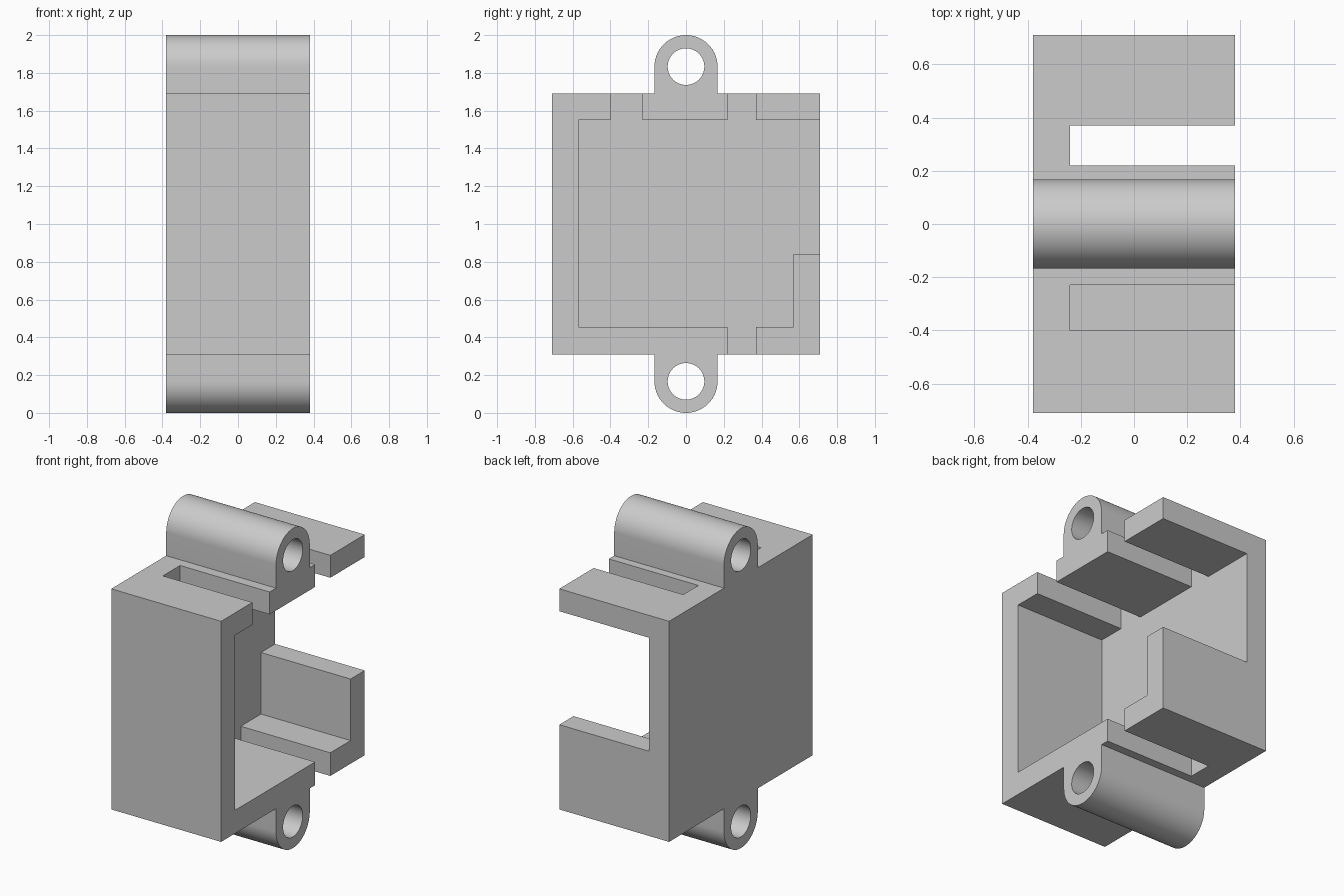
import bpy
import bmesh
from math import cos, sin, pi, radians

if "Cube" in bpy.data.objects:
    bpy.data.objects.remove(bpy.data.objects["Cube"])

HALF_X = 0.38                # half depth of the bracket
HALF_Y = 0.71                # half width of the box
BOTTOM, TOP = 0.31, 1.69     # box heights
FLOOR_X = -0.24              # inner face of the closed side
LUG_R, BORE_R = 0.167, 0.097
LUG_Z = (LUG_R, 2 - LUG_R)

grey = bpy.data.materials.new("light grey")
grey.use_nodes = True
colour = (0.6, 0.6, 0.6, 1)
grey.diffuse_color = colour
grey.node_tree.nodes["Principled BSDF"].inputs["Base Color"].default_value = colour


def arc(z, radius, start, sweep, steps):
    """Points (y, z) along an arc centred on y = 0."""
    return [(radius * cos(start + sweep * i / steps),
             z + radius * sin(start + sweep * i / steps)) for i in range(steps + 1)]


def prism(name, profile, x0, x1):
    """Extrude a counter-clockwise (y, z) profile along x."""
    bm = bmesh.new()
    face = bm.faces.new([bm.verts.new((x0, y, z)) for y, z in profile])
    new = bmesh.ops.extrude_face_region(bm, geom=[face])["geom"]
    verts = [v for v in new if isinstance(v, bmesh.types.BMVert)]
    bmesh.ops.translate(bm, verts=verts, vec=(x1 - x0, 0, 0))
    bmesh.ops.recalc_face_normals(bm, faces=bm.faces)
    mesh = bpy.data.meshes.new(name)
    bm.to_mesh(mesh)
    bm.free()
    mesh.materials.append(grey)
    obj = bpy.data.objects.new(name, mesh)
    bpy.context.collection.objects.link(obj)
    return obj


# Block silhouette with a rounded lug above and below
outline = [(-HALF_Y, BOTTOM), (-LUG_R, BOTTOM)]
outline += arc(LUG_Z[0], LUG_R, pi, pi, 40)
outline += [(LUG_R, BOTTOM), (HALF_Y, BOTTOM), (HALF_Y, TOP), (LUG_R, TOP)]
outline += arc(LUG_Z[1], LUG_R, 0, pi, 40)
outline += [(-LUG_R, TOP), (-HALF_Y, TOP)]
housing = prism("bracket_housing", outline, -HALF_X, HALF_X)

# Cavity with wall slots and the back window, open towards +x
LOW, HIGH = 0.455, 1.55
opening = [(-0.57, LOW),
           (0.22, LOW), (0.22, 0.2), (0.37, 0.2), (0.37, LOW),    # lower slot
           (0.57, LOW), (0.57, 0.84), (0.8, 0.84), (0.8, HIGH),   # back window
           (0.37, HIGH), (0.37, 1.8), (0.22, 1.8), (0.22, HIGH),  # upper back slot
           (-0.23, HIGH), (-0.23, 1.8), (-0.40, 1.8), (-0.40, HIGH),
           (-0.57, HIGH)]
cutters = [prism("cavity_cutter", opening, FLOOR_X, 0.6)]

# Bores through both lugs
for name, z in zip(("lower", "upper"), LUG_Z):
    cutters.append(prism(name + "_bore_cutter", arc(z, BORE_R, 0, 2 * pi, 64)[:-1], -0.6, 0.6))

for cutter in cutters:
    cutter.hide_render = True
    cut = housing.modifiers.new(cutter.name, "BOOLEAN")
    cut.operation = "DIFFERENCE"
    cut.solver = "EXACT"
    cut.object = cutter

# Bake the cuts and drop the helpers
bpy.context.view_layer.update()
evaluated = housing.evaluated_get(bpy.context.evaluated_depsgraph_get())
baked = bpy.data.meshes.new_from_object(evaluated)
housing.modifiers.clear()
housing.data = baked
for cutter in cutters:
    bpy.data.objects.remove(cutter)

# Smooth the round lugs and bores, keep box edges sharp
bpy.ops.object.select_all(action="DESELECT")
housing.select_set(True)
bpy.context.view_layer.objects.active = housing
bpy.ops.object.shade_smooth_by_angle(angle=radians(30))
